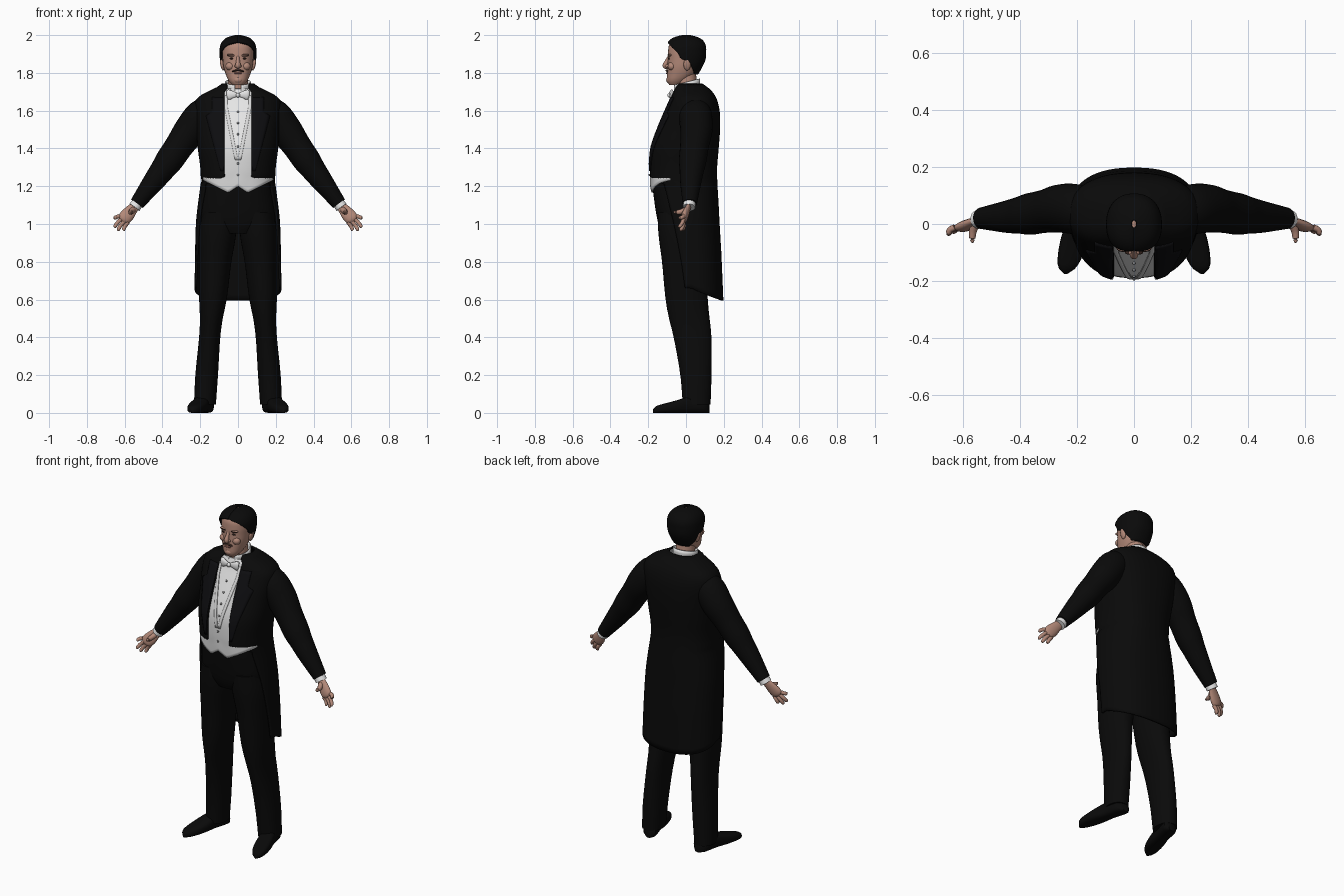
import bpy, bmesh
from math import sin, cos, pi, asin, radians
from mathutils import Vector, Matrix

if "Cube" in bpy.data.objects:
    bpy.data.objects.remove(bpy.data.objects["Cube"])


def material(name, r, g, b):
    m = bpy.data.materials.new(name)
    m.use_nodes = True
    m.diffuse_color = (r, g, b, 1)
    bsdf = m.node_tree.nodes["Principled BSDF"]
    bsdf.inputs["Base Color"].default_value = (r, g, b, 1)
    bsdf.inputs["Roughness"].default_value = 0.8
    return m


BLACK = material("black cloth", .003, .003, .003)
SATIN = material("black satin", .004, .004, .005)
HAIR = material("black hair", .003, .003, .003)
SKIN = material("skin", .45, .25, .19)
WHITE = material("white linen", .80, .80, .80)
VEST = material("waistcoat white", .70, .70, .70)
STUD = material("grey stud", .30, .30, .30)
LIP = material("lip", .30, .12, .10)
BROWN = material("dark brown", .04, .02, .015)
made = []


def finish(name, bm, mat, mirror=False, solid=0):
    bmesh.ops.recalc_face_normals(bm, faces=bm.faces)
    me = bpy.data.meshes.new(name)
    bm.to_mesh(me)
    bm.free()
    me.materials.append(mat)
    ob = bpy.data.objects.new(name, me)
    bpy.context.collection.objects.link(ob)
    if solid:
        mod = ob.modifiers.new("Thickness", "SOLIDIFY")
        mod.thickness, mod.offset = solid, 0
    if mirror:
        ob.modifiers.new("Mirror", "MIRROR").use_clip = False
    made.append(ob)


def grid(name, fn, nu, nv, mat, closed=False, **kw):
    """Surface fn(u, v); closed means v wraps round and the ends are capped."""
    bm = bmesh.new()
    cols = nv if closed else nv + 1
    rows = [[bm.verts.new(fn(i / nu, j / nv)) for j in range(cols)] for i in range(nu + 1)]
    for a, b in zip(rows, rows[1:]):
        for j in range(nv):
            k = (j + 1) % cols
            bm.faces.new((a[j], a[k], b[k], b[j]))
    if closed:
        bm.faces.new(rows[0])
        bm.faces.new(rows[-1])
    finish(name, bm, mat, **kw)


def curve(table, x):
    """Smooth interpolation of table rows, keyed by their first, rising column."""
    x = min(max(x, table[0][0]), table[-1][0])
    i = max(k for k in range(len(table) - 1) if table[k][0] <= x)
    at = lambda k: table[min(max(k, 0), len(table) - 1)]
    p, a, b, q = at(i - 1), at(i), at(i + 1), at(i + 2)
    h = b[0] - a[0]
    s = (x - a[0]) / h
    out = []
    for c in range(1, len(a)):
        m0 = (b[c] - p[c]) / (b[0] - p[0]) * h
        m1 = (q[c] - a[c]) / (q[0] - a[0]) * h
        out.append(a[c] + (b[c] - a[c]) * s * s * (3 - 2 * s)
                   + m0 * s * (1 - s) ** 2 - m1 * s * s * (1 - s))
    return out


def bent(v, n):
    return (1 if v >= 0 else -1) * abs(v) ** (2 / n)


def surf(table, z, t, off=0, n=2.4):
    """Point on a body of (z, centre x, half width, front y, back y); t = 0 is front."""
    cx, rx, yf, yb = curve(table, z)
    ry = (yb - yf) / 2 + off
    return Vector((cx + (rx + off) * bent(sin(t), n), (yf + yb) / 2 - ry * bent(cos(t), n), z))


def loft(name, table, mat, nu=24, nv=36, off=0, n=2.4, top=None, **kw):
    z0, z1 = table[0][0], top or table[-1][0]
    grid(name, lambda u, v: surf(table, z0 + (z1 - z0) * sin(u * pi / 2), v * 2 * pi, off, n),
         nu, nv, mat, closed=True, **kw)


def tube(name, pts, mat, nu=12, nv=14, squash=1, **kw):
    table = [(i,) + p for i, p in enumerate(pts)]
    last = len(pts) - 1

    def fn(u, v):
        s = u * last
        c = curve(table, s)
        d = (Vector(curve(table, s + .05)[:3]) - Vector(curve(table, s - .05)[:3])).normalized()
        b = d.cross(Vector((0, 1, 0))).normalized()
        a = b.cross(d)
        return Vector(c[:3]) + c[3] * (a * cos(2 * pi * v) * squash + b * sin(2 * pi * v))
    grid(name, fn, nu, nv, mat, closed=True, **kw)


def ball(name, loc, size, mat, tilt=0, mirror=False):
    bm = bmesh.new()
    mx = Matrix.Translation(loc) @ Matrix.Rotation(radians(tilt), 4, 'Y') @ Matrix.Diagonal((*size, 1))
    bmesh.ops.create_uvsphere(bm, u_segments=16, v_segments=10, radius=1, matrix=mx)
    finish(name, bm, mat, mirror)


BODY = [(.58, 0, .222, -.12, .195), (.66, 0, .222, -.125, .19), (.8, 0, .22, -.13, .182),
        (1.0, 0, .215, -.152, .17), (1.1, 0, .205, -.168, .165), (1.22, 0, .19, -.186, .158),
        (1.3, 0, .192, -.19, .157), (1.4, 0, .205, -.182, .165), (1.5, 0, .213, -.148, .172),
        (1.6, 0, .222, -.105, .17), (1.66, 0, .212, -.078, .155), (1.69, 0, .17, -.068, .138),
        (1.715, 0, .115, -.058, .115), (1.74, 0, .078, -.045, .08)]


def angle(z, x):
    """Angle on the body at which the surface has the given x."""
    return asin(min(1, x / curve(BODY, z)[1]) ** 1.2)


# Tailcoat: narrow front opening, cut away at the waist into long tails
EDGE = [(.66, 80), (.9, 72), (1.1, 64), (1.235, 58)]


def coat(u, v):
    if u < .5:
        z = .66 + .575 * u * 2
        t0 = radians(curve(EDGE, z)[0])
    else:
        z = 1.25 + .49 * (u - .5) * 2
        t0 = angle(z, .07 if z < 1.7 else .055)
    t = t0 + (2 * pi - 2 * t0) * v
    p = surf(BODY, z, t, .003)
    p.z -= max(0, .065 * (1 - u * 6)) * max(0, -cos(t)) ** .7
    return p


grid("tailcoat", coat, 48, 56, BLACK, solid=.01)


def lapel(u, v):
    z = 1.28 + .39 * u
    w = .015 + .08 * u / .8 if u < .8 else .06
    return surf(BODY, z, angle(z, .071 + w * v), .011)


grid("lapels", lapel, 20, 5, SATIN, solid=.005, mirror=True)


# Waistcoat with a pointed hem, shirt front and rolled waistcoat collar
def vest(u, v):
    t = radians(-72 + 144 * v)
    x = abs(surf(BODY, 1.2, t).x)
    low = 1.2 - .7 * x if x < .05 else 1.165 + .5 * (x - .05)
    return surf(BODY, low + (1.715 - low) * u, t, -.003 + .006 * max(0, 1 - 8 * u))


grid("waistcoat", vest, 30, 48, VEST, solid=.006)


def shirt(u, v):
    z = 1.35 + .365 * u
    x = (v * 2 - 1) * .058 * min(1, u * 1.2)
    p = surf(BODY, z, angle(z, abs(x)), .002)
    p.x = x
    return p


grid("shirt_front", shirt, 20, 10, WHITE)


def roll(u, v):
    z = 1.34 + .34 * u
    return surf(BODY, z, angle(z, .055 * min(1, u * 1.2) + .016 * v), .004)


grid("waistcoat_collar", roll, 16, 3, VEST, solid=.004, mirror=True)
for z in (1.26, 1.32, 1.41, 1.475, 1.535, 1.595):
    ball("stud", (0, surf(BODY, z, 0).y - .004, z), (.006, .005, .006), STUD)

# Stiff collar and bow tie
grid("shirt_collar", lambda u, v: Vector((
    .066 * sin(.25 + 5.78 * v), .004 - .068 * cos(.25 + 5.78 * v),
    1.69 + u * (.062 - .017 * cos(.25 + 5.78 * v)))), 4, 32, WHITE, solid=.006)
tube("bow_loops", [(.004, -.082, 1.682, .010), (.025, -.082, 1.685, .018),
                   (.048, -.076, 1.684, .028), (.056, -.072, 1.683, .022)],
     WHITE, squash=.45, mirror=True)
ball("bow_knot", (0, -.086, 1.682), (.011, .013, .013), WHITE)

# Trousers and shoes
HIPS = [(.95, 0, .10, -.125, .10), (.99, 0, .17, -.143, .12), (1.04, 0, .198, -.155, .13),
        (1.1, 0, .198, -.165, .14), (1.22, 0, .18, -.178, .145), (1.27, 0, .17, -.17, .14)]
loft("trouser_seat", HIPS, BLACK)
LEG = [(.045, .175, .058, -.017, .13), (.2, .166, .06, -.03, .135), (.4, .15, .056, -.065, .135),
       (.5, .141, .06, -.09, .125), (.6, .133, .073, -.108, .115), (.8, .121, .086, -.127, .115),
       (.95, .108, .098, -.146, .12), (1.06, .10, .09, -.15, .12)]
loft("trouser_legs", LEG, BLACK, n=2.2, mirror=True)
SHOE = [(0, .02, .045), (.06, .042, .07), (.35, .042, .085), (.6, .048, .065),
        (.85, .04, .045), (.96, .024, .034), (1, .006, .02)]


def shoe(u, v):
    w, h = curve(SHOE, u)
    a = 2 * pi * v
    return Vector((.165 + .075 * u + w * bent(cos(a), 3), .125 - .3 * u,
                   h / 2 + h / 2 * bent(sin(a), 3)))


grid("shoes", shoe, 18, 20, BLACK, closed=True, mirror=True)

# Sleeves, cuffs and hands
tube("sleeves", [(.13, .05, 1.60, .06), (.185, .05, 1.58, .086), (.25, .055, 1.50, .086),
                 (.31, .045, 1.415, .076), (.365, .035, 1.335, .073), (.405, .03, 1.28, .064),
                 (.45, .025, 1.22, .056), (.535, .02, 1.108, .038)],
     BLACK, nu=32, nv=24, mirror=True)
tube("cuffs", [(.515, .02, 1.135, .032), (.548, .016, 1.088, .033)], WHITE, nu=3, mirror=True)
tube("palms", [(.535, .018, 1.105, .022), (.56, .008, 1.078, .030), (.585, -.004, 1.048, .037),
               (.605, -.012, 1.026, .034), (.613, -.015, 1.015, .018)],
     SKIN, squash=.5, mirror=True)
KNUCKLE = Vector((.605, -.012, 1.025))
for name, dx, tip in (("index_fingers", .024, (.655, -.035, 1.03)),
                      ("middle_fingers", .008, (.656, -.036, .982)),
                      ("ring_fingers", -.008, (.638, -.028, .965)),
                      ("little_fingers", -.023, (.608, -.018, .965))):
    base = KNUCKLE + Vector((dx, 0, dx * .7))
    tip = Vector(tip)
    mid = base.lerp(tip, .5) + Vector((.004, .004, 0))
    tube(name, [(*base, .011), (*mid, .0105), (*base.lerp(tip, .9), .009), (*tip, .002)],
         SKIN, nu=9, nv=10, mirror=True)
tube("thumbs", [(.557, .0, 1.075, .016), (.566, -.025, 1.065, .014),
                (.568, -.05, 1.062, .011), (.567, -.066, 1.064, .003)],
     SKIN, nu=9, nv=10, mirror=True)

# Head and neck
HEAD = [(1.735, 0, .03, -.088, -.03), (1.755, 0, .048, -.1, .0), (1.79, 0, .064, -.1, .045),
        (1.83, 0, .076, -.098, .07), (1.87, 0, .081, -.096, .088), (1.91, 0, .083, -.095, .092),
        (1.95, 0, .077, -.088, .088), (1.98, 0, .052, -.06, .062), (2.0, 0, .001, -.005, .005)]
loft("head", HEAD, SKIN, nu=30, n=2.25, top=1.99)
tube("neck", [(0, .012, 1.66, .056), (0, .006, 1.73, .054), (0, .0, 1.80, .052)], SKIN, nv=24)

# Hair: hairline angle from the nape, round the ears, up to the forehead
HAIRLINE = [(1.795, 140), (1.83, 115), (1.86, 100), (1.875, 80), (1.90, 72),
            (1.93, 52), (1.95, 30), (1.962, 0), (2.0, 0)]


def hair(u, v):
    z = 1.795 + .203 * sin(u * pi / 2)
    t0 = radians(max(0, curve(HAIRLINE, z)[0]))
    return surf(HEAD, z, t0 + (2 * pi - 2 * t0) * v, .011 * min(1, (2 - z) / .01), 2.25)


grid("hair", hair, 36, 44, HAIR, solid=.008)

# Face
tube("nose", [(0, -.088, 1.89, .007), (0, -.102, 1.862, .010), (0, -.110, 1.841, .014),
              (0, -.106, 1.832, .012), (0, -.095, 1.826, .006)], SKIN)
ball("nostrils", (.011, -.1, 1.836), (.008, .011, .008), SKIN, mirror=True)
ball("ears", (.084, .006, 1.845), (.010, .019, .033), SKIN, tilt=12, mirror=True)
ball("brow_ridge", (.034, -.085, 1.893), (.026, .012, .008), SKIN, tilt=-5, mirror=True)
ball("eyebrows", (.036, -.092, 1.894), (.021, .006, .004), BROWN, tilt=-4, mirror=True)
ball("eyes", (.034, -.0895, 1.876), (.011, .005, .005), BROWN, mirror=True)
ball("cheeks", (.042, -.075, 1.835), (.024, .022, .022), SKIN, mirror=True)
ball("moustache", (.014, -.1, 1.812), (.019, .008, .005), BROWN, tilt=14, mirror=True)
ball("lips", (0, -.099, 1.798), (.022, .007, .005), LIP)
ball("chin", (0, -.088, 1.763), (.026, .017, .018), SKIN)

bpy.ops.object.select_all(action='DESELECT')
for ob in made:
    ob.select_set(True)
bpy.context.view_layer.objects.active = made[0]
bpy.ops.object.shade_smooth_by_angle(angle=radians(45))
